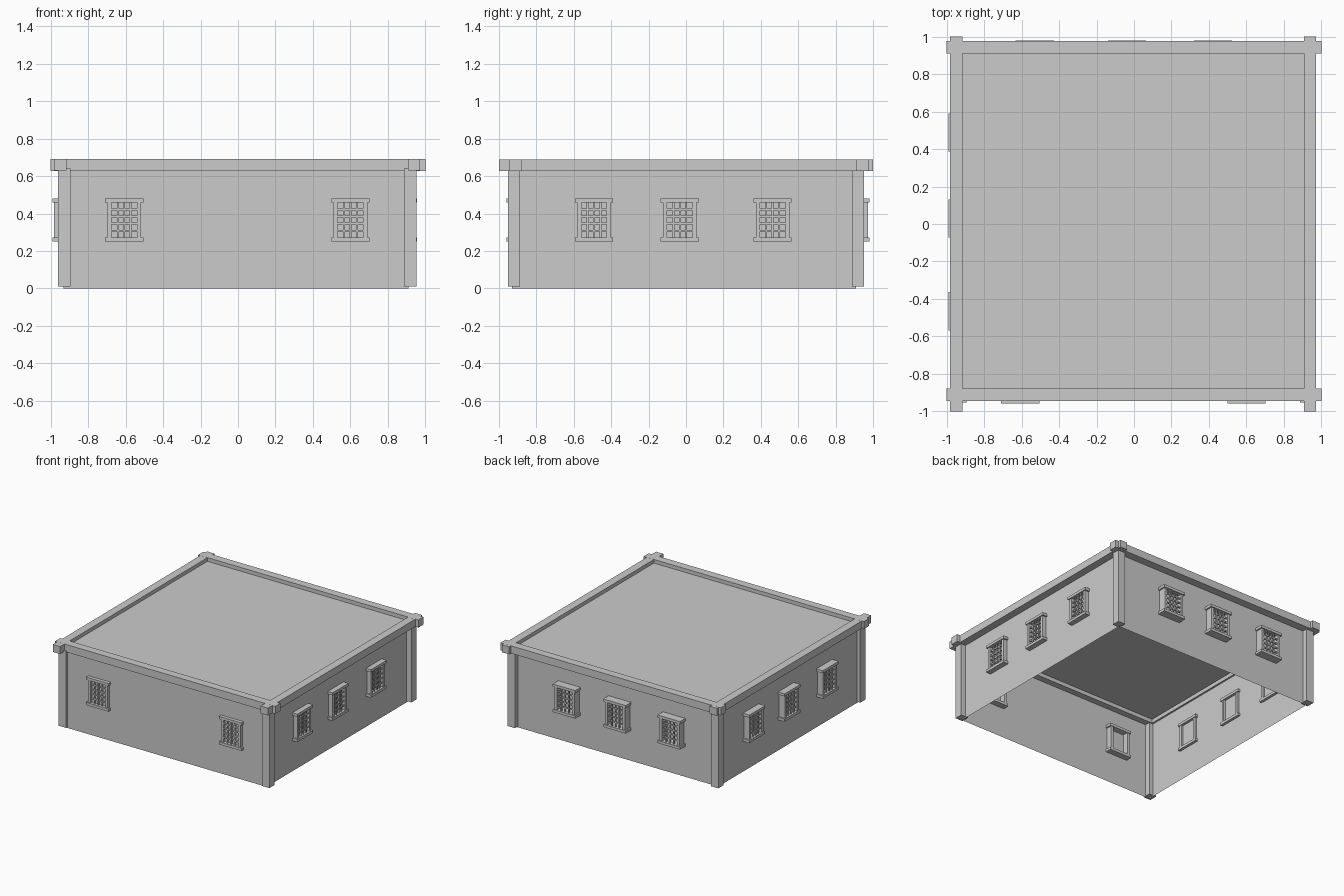
import bpy, bmesh
from math import pi
from mathutils import Matrix, Vector

if "Cube" in bpy.data.objects:
    bpy.data.objects.remove(bpy.data.objects["Cube"])


def add_box(bm, lo, hi):
    lo, hi = Vector(lo), Vector(hi)
    m = Matrix.Translation((lo + hi) / 2) @ Matrix.Diagonal((*(hi - lo), 1))
    return bmesh.ops.create_cube(bm, size=1, matrix=m)["verts"]


def finish(bm, name, matrix=None):
    me = bpy.data.meshes.new(name)
    bm.to_mesh(me)
    bm.free()
    ob = bpy.data.objects.new(name, me)
    if matrix:
        ob.matrix_world = matrix
    bpy.context.collection.objects.link(ob)
    return ob


def box(name, lo, hi):
    bm = bmesh.new()
    add_box(bm, lo, hi)
    return finish(bm, name)


# thin walls and recessed flat roof, open underneath
bm = bmesh.new()
add_box(bm, (-.93, -.93, 0), (.91, .91, .66))
bm.faces.ensure_lookup_table()
floor = [f for f in bm.faces if f.calc_center_median().z < .01]
bmesh.ops.delete(bm, geom=floor, context='FACES_ONLY')
finish(bm, "walls_and_roof")

# corner posts
for i, x in enumerate((-.928, .92)):
    for j, y in enumerate((-.92, .92)):
        box(f"corner_post_{i}{j}", (x - .033, y - .033, .01), (x + .033, y + .033, .64))

# crossing roof beams
for side, y in (("front", -.911), ("back", .944)):
    box("beam_" + side, (-1, y - .033, .628), (1, y + .033, .69))
for side, x in (("left", -.948), ("right", .939)):
    box("beam_" + side, (x - .033, -1, .6285), (x + .033, 1, .6895))


# window in local space: x along the wall, outside towards -y, y = 0 is the outermost face
def window_mesh():
    bm = bmesh.new()
    for z in (.25, .458):                                    # sill and lintel
        add_box(bm, (-.102, 0, z), (.102, .08, z + .022))
    for s in (-.079, .079):                                  # jambs
        add_box(bm, (s - .011, .008, .27), (s + .011, .076, .46))
    for i in range(3):                                       # upright bars
        x = (i - 1) * .034
        add_box(bm, (x - .005, .012, .27), (x + .005, .022, .46))
    for i in range(4):                                       # cross bars
        z = .365 + (i - 1.5) * .038
        add_box(bm, (-.07, .014, z - .005), (.07, .024, z + .005))
    me = bpy.data.meshes.new("window")
    bm.to_mesh(me)
    bm.free()
    return me


window = window_mesh()
places = [("front", 0, [(x, -.959) for x in (-.607, .6)]),
          ("right", pi / 2, [(.954, y) for y in (-.492, -.033, .463)]),
          ("back", pi, [(x, .98) for x in (-.53, -.037, .422)]),
          ("left", -pi / 2, [(-.989, y) for y in (.488, .03, -.465)])]
for side, angle, spots in places:
    for n, (x, y) in enumerate(spots):
        ob = bpy.data.objects.new(f"window_{side}_{n}", window)
        ob.location = (x, y, 0)
        ob.rotation_euler.z = angle
        bpy.context.collection.objects.link(ob)
